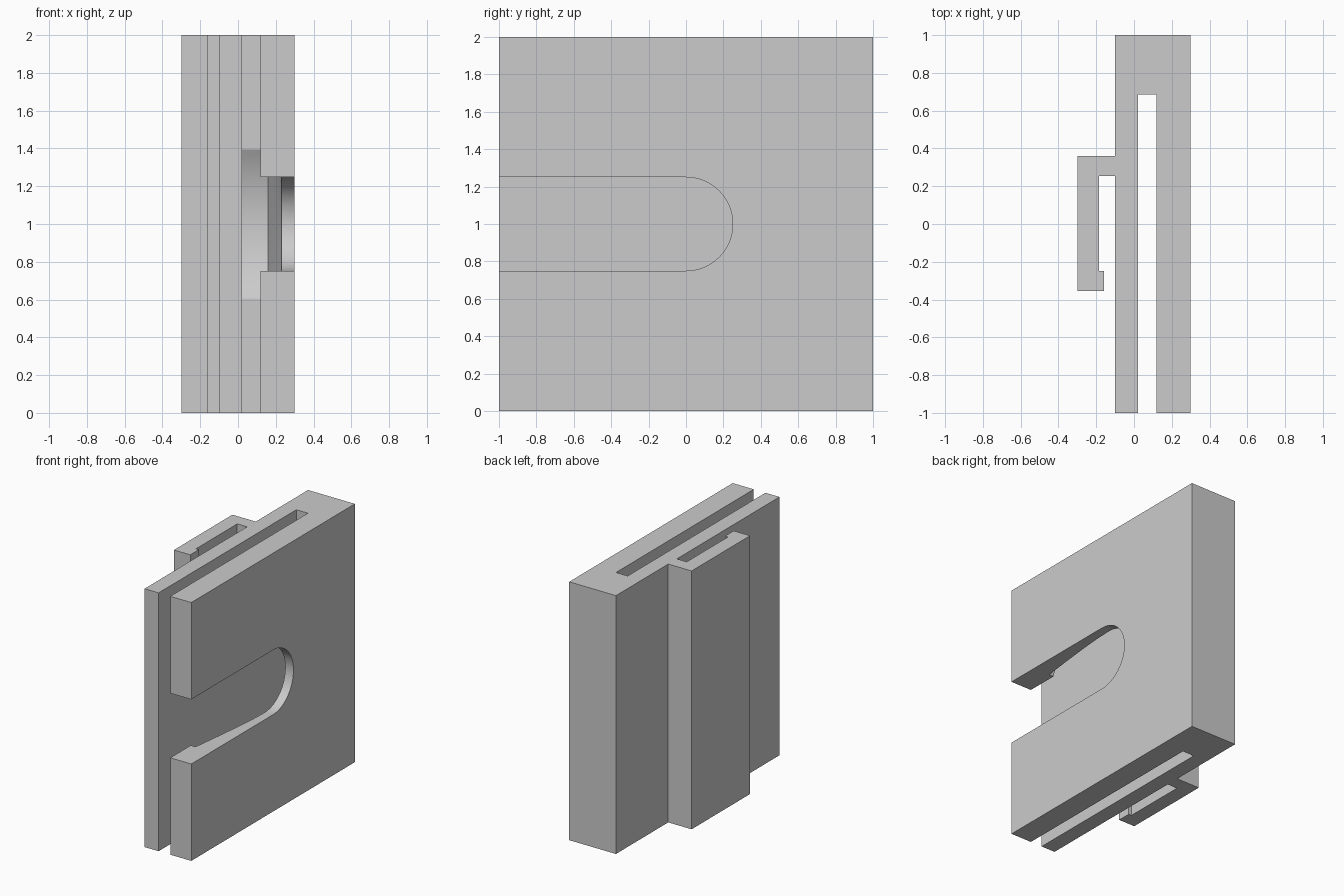
import bpy, bmesh
from math import pi, cos, sin
from mathutils import Matrix, Vector

cube = bpy.data.objects.get("Cube")
if cube:
    bpy.data.objects.remove(cube, do_unlink=True)

grey = bpy.data.materials.new("light_grey")
grey.use_nodes = True
grey.diffuse_color = (0.6, 0.6, 0.6, 1)
grey.node_tree.nodes["Principled BSDF"].inputs["Base Color"].default_value = (0.6, 0.6, 0.6, 1)


def add_object(name, bm):
    bmesh.ops.recalc_face_normals(bm, faces=bm.faces)
    mesh = bpy.data.meshes.new(name)
    bm.to_mesh(mesh)
    bm.free()
    mesh.materials.append(grey)
    obj = bpy.data.objects.new(name, mesh)
    bpy.context.collection.objects.link(obj)
    return obj


def prism(name, points, direction):
    """Close the outline and extrude it along a direction."""
    bm = bmesh.new()
    face = bm.faces.new([bm.verts.new(p) for p in points])
    ext = bmesh.ops.extrude_face_region(bm, geom=[face])
    moved = [v for v in ext["geom"] if isinstance(v, bmesh.types.BMVert)]
    bmesh.ops.translate(bm, verts=moved, vec=Vector(direction))
    return add_object(name, bm)


def lathe_x(name, profile, steps):
    """Spin (x, radius) points about the horizontal axis at mid height."""
    bm = bmesh.new()
    verts = [bm.verts.new((x, r, 0)) for x, r in profile]
    edges = [bm.edges.new(pair) for pair in zip(verts, verts[1:])]
    bmesh.ops.spin(bm, geom=verts + edges, axis=(1, 0, 0), cent=(0, 0, 0),
                   angle=2 * pi, steps=steps)
    bmesh.ops.remove_doubles(bm, verts=bm.verts, dist=0.0001)
    bmesh.ops.transform(bm, matrix=Matrix.Translation((0, 0, 1)), verts=bm.verts)
    return add_object(name, bm)


# Bracket: forked plate with the hooked clip on its right side
outline = [(-0.1, -1), (0.02, -1), (0.02, 0.685), (0.12, 0.685), (0.12, -1),
           (0.3, -1), (0.3, 1), (-0.1, 1),
           (-0.1, 0.36), (-0.3, 0.36), (-0.3, -0.355), (-0.16, -0.355),
           (-0.16, -0.25), (-0.185, -0.25), (-0.185, 0.255), (-0.1, 0.255)]
bracket = prism("clip_bracket", [(x, y, 0) for x, y in outline], (0, 0, 2))

# Round pocket with a conical seat, inside the fork
pocket = lathe_x("pocket_cutter",
                 [(0.02, 0), (0.02, 0.79), (0.16, 0.79), (0.2365, 0.2), (0.2365, 0)], 96)

# Round-ended slot, open to the front
arc = [(-pi / 2 + pi * i / 32) for i in range(33)]
slot_points = [(0.07, -1.2, 0.75)]
slot_points += [(0.07, 0.25 * cos(a), 1 + 0.25 * sin(a)) for a in arc]
slot_points += [(0.07, -1.2, 1.25)]
slot = prism("slot_cutter", slot_points, (0.4, 0, 0))

bpy.ops.object.select_all(action='DESELECT')
bracket.select_set(True)
bpy.context.view_layer.objects.active = bracket
for cutter in (pocket, slot):
    cutter.hide_render = True
    mod = bracket.modifiers.new(cutter.name, 'BOOLEAN')
    mod.operation = 'DIFFERENCE'
    mod.solver = 'EXACT'
    mod.object = cutter
    bpy.ops.object.modifier_apply(modifier=mod.name)
    bpy.data.objects.remove(cutter, do_unlink=True)

bpy.ops.object.shade_smooth_by_angle(angle=pi / 7.2)
